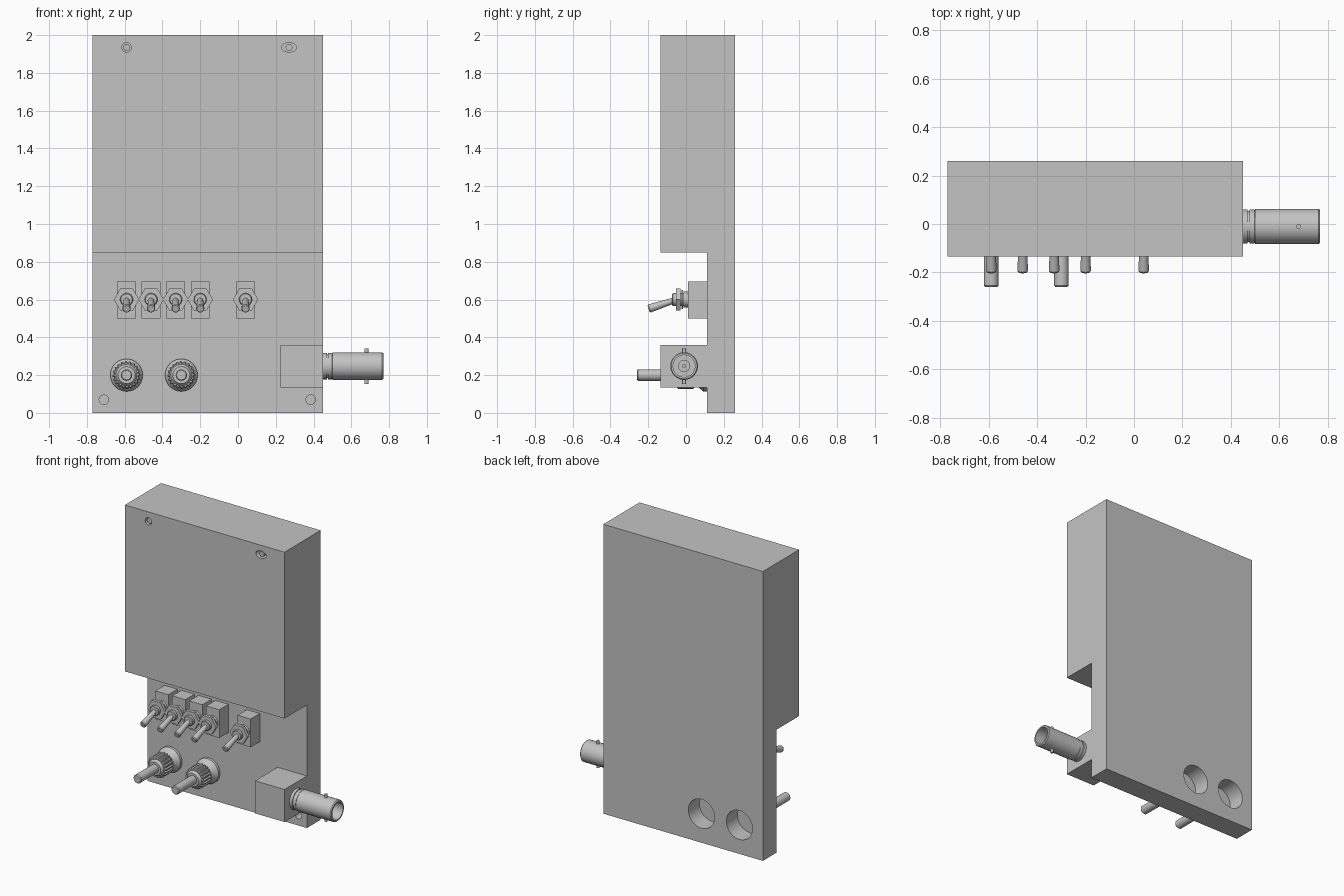
import bpy, bmesh, math
from mathutils import Vector

if "Cube" in bpy.data.objects:
    bpy.data.objects.remove(bpy.data.objects["Cube"])

grey = bpy.data.materials.new("plain grey")
grey.diffuse_color = (0.55, 0.55, 0.55, 1)
grey.use_nodes = True
grey.node_tree.nodes["Principled BSDF"].inputs["Base Color"].default_value = grey.diffuse_color
FRONT, BACK, RIGHT, UP = (0, -1, 0), (0, 1, 0), (1, 0, 0), (0, 0, 1)


def finish(name, bm, smooth=True):
    bmesh.ops.recalc_face_normals(bm, faces=bm.faces)
    mesh = bpy.data.meshes.new(name)
    bm.to_mesh(mesh)
    bm.free()
    mesh.materials.append(grey)
    ob = bpy.data.objects.new(name, mesh)
    bpy.context.collection.objects.link(ob)
    if smooth:
        select(ob)
        bpy.ops.object.shade_smooth_by_angle(angle=math.radians(30))
    return ob


def select(ob):
    bpy.ops.object.select_all(action='DESELECT')
    ob.select_set(True)
    bpy.context.view_layer.objects.active = ob


def box(name, lo, hi):
    bm = bmesh.new()
    bmesh.ops.create_cube(bm, size=1)
    for v in bm.verts:
        v.co = [(a + b) / 2 + c * (b - a) for a, b, c in zip(lo, hi, v.co)]
    return finish(name, bm, False)


def lathe(name, profile, origin, direction, segs=32, teeth=0.0, stretch=1.0):
    """Turn (distance, radius) points round an axis; teeth lowers alternate pairs of columns."""
    q = Vector(direction).to_track_quat('Z', 'Y')
    bm = bmesh.new()
    rings = []
    for t, r in profile:
        ring = []
        for i in range(segs):
            a = math.tau * i / segs
            rr = r - (teeth if i % 4 > 1 else 0)
            p = q @ Vector((rr * math.cos(a) * stretch, rr * math.sin(a), t))
            ring.append(bm.verts.new(p + Vector(origin)))
        rings.append(ring)
    for A, B in zip(rings, rings[1:]):
        for i in range(segs):
            j = (i + 1) % segs
            bm.faces.new((A[i], A[j], B[j], B[i]))
    bm.faces.new(rings[0])
    bm.faces.new(rings[-1])
    return finish(name, bm)


def cut(target, cutter):
    mod = target.modifiers.new("cut", 'BOOLEAN')
    mod.operation, mod.solver, mod.object = 'DIFFERENCE', 'EXACT', cutter
    select(target)
    bpy.ops.object.modifier_apply(modifier=mod.name)
    bpy.data.objects.remove(cutter)


# Housing: stepped side profile extruded along x
bm = bmesh.new()
side = [(-.135, 2), (.26, 2), (.26, 0), (.11, 0), (.11, .85), (-.135, .85)]
face = bm.faces.new([bm.verts.new((-.77, y, z)) for y, z in side])
ext = bmesh.ops.extrude_face_region(bm, geom=[face])
for v in ext['geom']:
    if isinstance(v, bmesh.types.BMVert):
        v.co.x = .45
housing = finish("housing", bm, False)

# Mounting holes: round and slotted at the top, two round at the bottom
for x, y, z, s in ((-.59, -.135, 1.935, 1), (.27, -.135, 1.935, 1.6),
                   (-.71, .11, .07, 1), (.385, .11, .07, 1)):
    cut(housing, lathe("hole_cutter", [(-.05, .025), (.06, .025)], (x, y, z), BACK, 24, stretch=s))
for x in (-.59, .27):
    lathe("mounting_pin", [(0, .018), (.05, .018)], (x, -.075, 1.935), FRONT, 20)

# Recesses at the back behind the terminal posts
for x in (-.59, -.30):
    cut(housing, lathe("recess_cutter", [(-.05, .1), (.12, .1)], (x, .26, .2), FRONT, 40))
select(housing)
bpy.ops.object.shade_smooth_by_angle(angle=math.radians(30))

# Toggle switches
for x in (-.59, -.46, -.33, -.20, .04):
    box("switch_body", (x - .05, .01, .5), (x + .05, .115, .695))
    lathe("switch_bushing", [(0, .042), (.025, .042), (.025, .034), (.08, .034), (.085, .03)],
          (x, .012, .6), FRONT, 24)
    lathe("switch_nut", [(0, .067), (.022, .067)], (x, -.03, .6), FRONT, 6)
    lathe("switch_washer", [(0, .05), (.008, .05)], (x, -.016, .6), FRONT, 24)
    lathe("switch_lever", [(0, .014), (.14, .021), (.166, .022), (.172, .018)],
          (x, -.035, .605), (0, -.16, -.053), 20)

# Terminal posts: flared base, knurled knob, centre pin
for x in (-.59, -.30):
    lathe("post_base", [(0, .086), (.02, .086), (.045, .066), (.06, .058), (.08, .058)],
          (x, .112, .2), FRONT, 40)
    lathe("post_knob", [(0, .064), (.008, .074), (.085, .074), (.095, .066)],
          (x, .045, .2), FRONT, 80, teeth=.007)
    lathe("post_collar", [(0, .058), (.018, .045)], (x, -.048, .2), FRONT, 40)
    lathe("post_pin", [(0, .03), (.2, .03), (.206, .025)], (x, -.054, .2), FRONT, 24)

# Coaxial connector on its block
box("connector_block", (.225, -.135, .135), (.45, .115, .36))
centre = (.445, -.01, .248)
lathe("connector_barrel",
      [(0, .07), (.025, .07), (.025, .064), (.032, .064), (.032, .07), (.052, .07),
       (.052, .062), (.056, .073), (.318, .073), (.324, .068), (.324, .058),
       (.12, .058)], centre, RIGHT, 48)
lathe("connector_insulator", [(0, .032), (.18, .032)], centre, RIGHT, 28)
lathe("connector_pin", [(0, .01), (.26, .01)], centre, RIGHT, 16)
for s in (-1, 1):
    lathe("connector_lug", [(0, .01), (.03, .01)], (.68, -.01, .248 + s * .064), (0, 0, s), 16)
